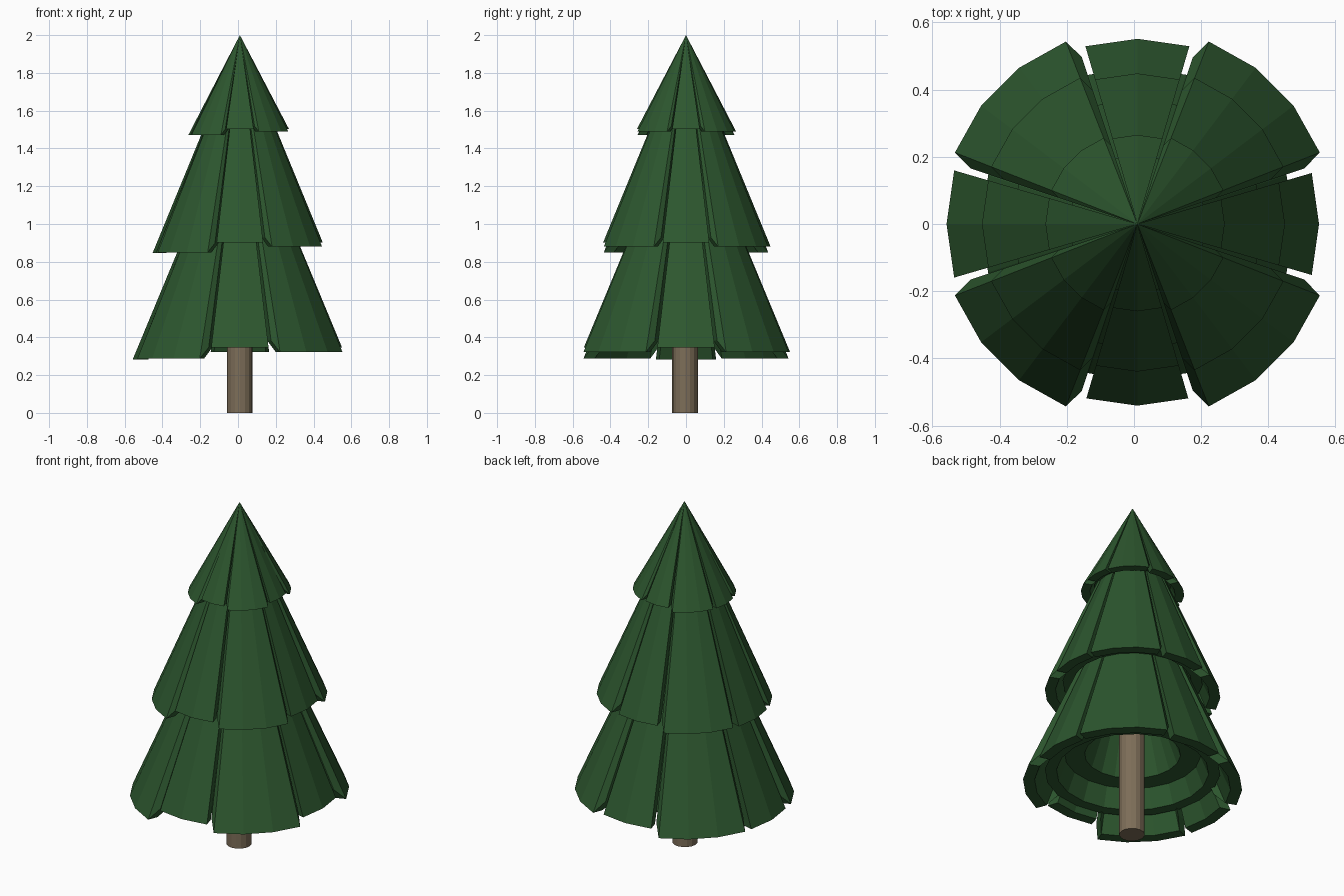
import bpy, math

if "Cube" in bpy.data.objects:
    bpy.data.objects.remove(bpy.data.objects["Cube"])

CX = 0.01  # the tree axis sits slightly right of centre


def material(name, col):
    m = bpy.data.materials.new(name)
    m.diffuse_color = (*col, 1)
    m.use_nodes = True
    m.node_tree.nodes["Principled BSDF"].inputs["Base Color"].default_value = m.diffuse_color
    return m


GREEN = material("pine green", (0.026, 0.095, 0.028))
BROWN = material("bark brown", (0.205, 0.155, 0.098))


def add_mesh(name, verts, faces, mat):
    me = bpy.data.meshes.new(name)
    me.from_pydata(verts, [], faces)
    me.materials.append(mat)
    ob = bpy.data.objects.new(name, me)
    bpy.context.collection.objects.link(ob)
    return ob


def cone_piece(name, mid, half, steps, r, z, apex, t, valley=0.0):
    """Thick wedge of a cone shell: angles in degrees, t is wall thickness.
    valley > 0 folds both side edges inward and up by that height."""
    rim = [(mid - half + 2 * half * i / steps, r, z) for i in range(steps + 1)]
    if valley:
        rv = r - valley
        rim = [(mid - half - 3, rv, z + valley)] + rim + [(mid + half + 3, rv, z + valley)]

    def row(inset):
        return [(CX + (rad - inset) * math.cos(math.radians(a)),
                 (rad - inset) * math.sin(math.radians(a)), h) for a, rad, h in rim]

    n = len(rim)
    inner_apex = z + (apex - z) * (r - t) / r
    verts = row(0) + row(t) + [(CX, 0, apex), (CX, 0, inner_apex)]
    top, low = 2 * n, 2 * n + 1
    faces = []
    for i in range(n - 1):
        faces += [(i, i + 1, top),                      # outside
                  (n + i + 1, n + i, low),              # inside
                  (i + 1, i, n + i, n + i + 1)]         # bottom rim
    if half < 180:                                      # wedge sides
        faces += [(0, top, low, n), (n - 1, 2 * n - 1, low, top)]
    return add_mesh(name, verts, faces, GREEN)


# Tiers: name, narrow radius, wide radius, bottom z, apex z, thickness, unevenness
TIERS = [("lower", 0.551, 0.583, 0.322, 1.65, 0.062, 1.0),
         ("middle", 0.448, 0.467, 0.880, 1.97, 0.057, 0.85),
         ("upper", 0.265, 0.275, 1.490, 2.00, 0.048, 0.5)]

# Height shift of each branch, counter-clockwise from the right side
SHIFT = [0.025, 0.0, 0.0, -0.035, -0.04, -0.035, 0.025, 0.0]

for name, rn, rw, z, apex, t, uneven in TIERS:
    # Alternating narrow and wide branches, the wide ones with folded edges
    for k in range(8):
        zk = z + SHIFT[k] * uneven
        if k % 2:
            cone_piece(f"{name}_branch_{k}", 45 * k, 23.6, 3, rw, zk, apex, t,
                       0.06 * rw / 0.583)
        else:
            cone_piece(f"{name}_branch_{k}", 45 * k, 16.3, 2,
                       rn - 0.42 * SHIFT[k] * uneven, zk, apex, t)
    # Inner layer behind the branches
    lift = 0.06 * uneven
    cone_piece(f"{name}_inner_layer", 0, 180, 20, (rn - t) * (1 - lift / (apex - z)),
               z + lift, apex - 0.08, t)

# Core ring inside the lower tier
cone_piece("lower_core", 0, 180, 20, 0.375, 0.49, 1.5, 0.12)

# Trunk
bpy.ops.mesh.primitive_cylinder_add(vertices=16, radius=0.068, depth=0.95,
                                    location=(CX, -0.005, 0.475))
trunk = bpy.context.object
trunk.name = "trunk"
trunk.data.materials.append(BROWN)
